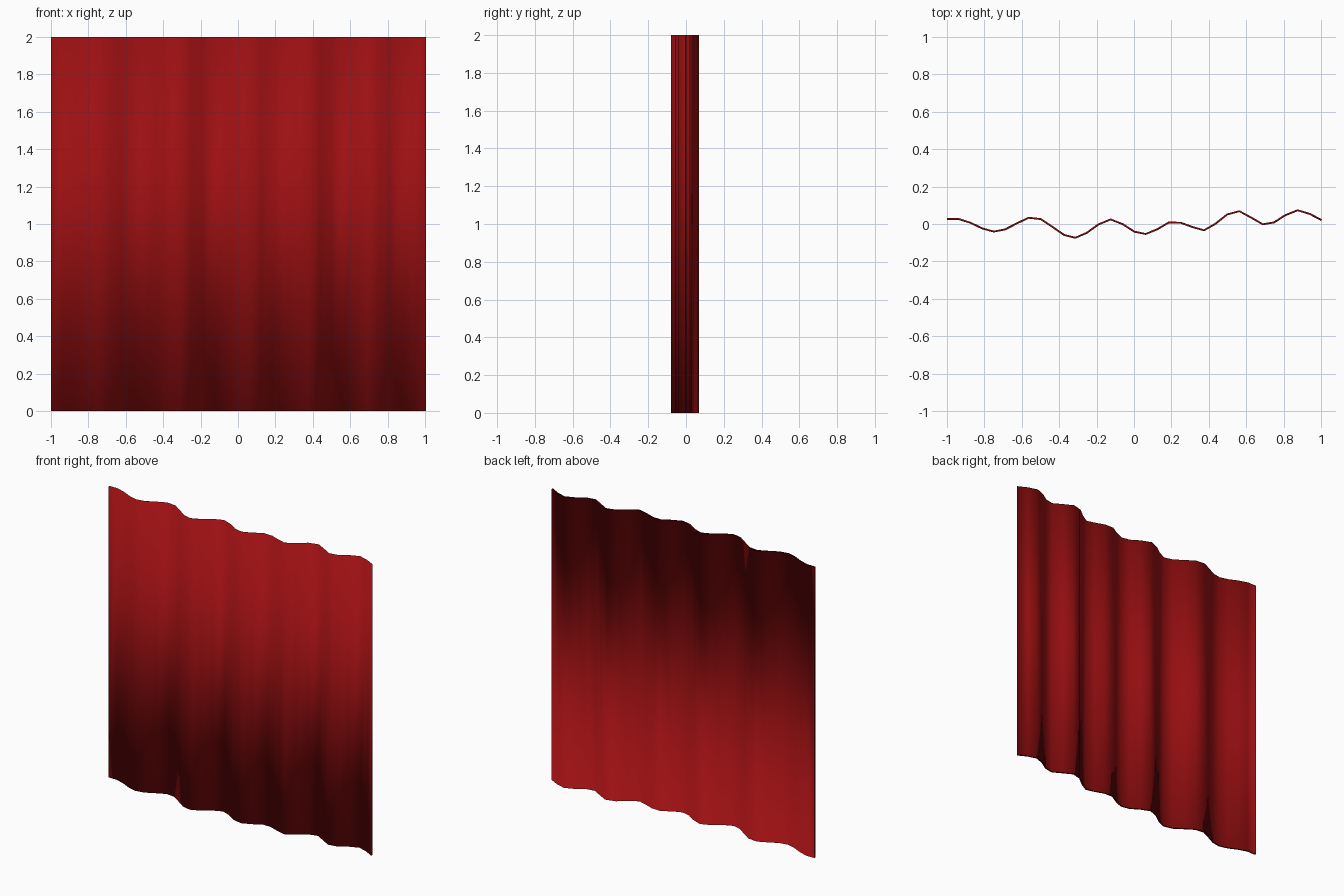
import bpy

if "Cube" in bpy.data.objects:
    bpy.data.objects.remove(bpy.data.objects["Cube"])

# Fold profile of the curtain: depth (y) at evenly spaced x positions
folds = [.030, .030, .010, -.020, -.037, -.025, .007, .037, .030, -.012, -.055,
         -.070, -.043, .002, .028, .003, -.037, -.050, -.025, .012, .010, -.013,
         -.030, .005, .055, .072, .038, .002, .012, .052, .077, .058, .025]
HEIGHT, THICK = 2.0, 0.01
n = len(folds)
shift = -(max(folds) + min(folds)) / 2 - THICK / 2

# Curtain cloth: the profile drawn straight up, one face tall
verts = []
for z in (0, HEIGHT):
    verts += [(-1 + 2 * i / (n - 1), y + shift, z) for i, y in enumerate(folds)]
faces = [(i, i + 1, n + i + 1, n + i) for i in range(n - 1)]

mesh = bpy.data.meshes.new("curtain")
mesh.from_pydata(verts, [], faces)
mesh.update()
for p in mesh.polygons:
    p.use_smooth = True
curtain = bpy.data.objects.new("curtain", mesh)
bpy.context.collection.objects.link(curtain)

# Thin turned-back hem around the cloth
hem = curtain.modifiers.new("hem", 'SOLIDIFY')
hem.thickness = THICK
hem.offset = -1
hem.use_rim = True
hem.use_rim_only = True

# Deep red cloth
red = bpy.data.materials.new("red_cloth")
red.diffuse_color = (0.33, 0.005, 0.006, 1)
red.use_nodes = True
red.node_tree.nodes["Principled BSDF"].inputs["Base Color"].default_value = red.diffuse_color
mesh.materials.append(red)
